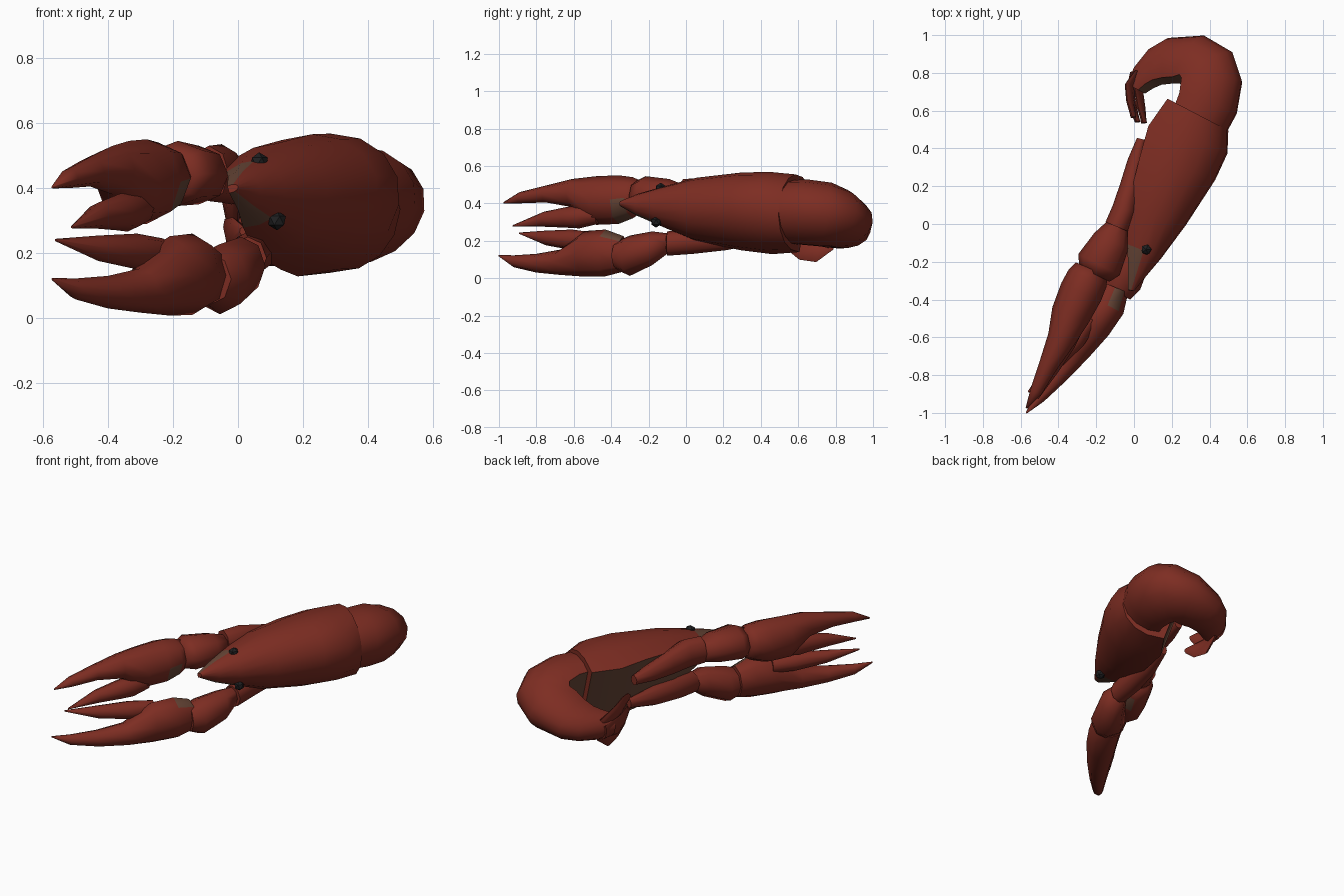
import bpy, bmesh, math
from mathutils import Vector

def material(name, rgb):
    m = bpy.data.materials.new(name)
    m.diffuse_color = (*rgb, 1)
    return m

RED = material("shell red", (0.205, 0.026, 0.016))
BROWN = material("underside brown", (0.135, 0.06, 0.037))
BLACK = material("eye black", (0.014, 0.014, 0.015))
SIDE = Vector((-0.3, 0.16, 1)).normalized()      # sideways axis of the tilted animal


def P(x, y, s=0):
    """Point on the tilted mirror plane, moved s sideways."""
    return Vector((x, y, 0.375 + 0.3 * (x - 0.25) - 0.16 * (y - 0.3))) + SIDE * s


def loft(name, rings, brown=lambda i, j: False, angle=50):
    """Skin a list of equal point rings; brown(i, j) picks the underside faces."""
    bm = bmesh.new()
    vs = [[bm.verts.new(p) for p in r] for r in rings]
    n = len(rings[0])
    for i in range(len(vs) - 1):
        for j in range(n):
            k = (j + 1) % n
            f = bm.faces.new((vs[i][j], vs[i][k], vs[i + 1][k], vs[i + 1][j]))
            f.material_index = int(brown(i, j))
    bm.faces.new(vs[0][::-1])
    bm.faces.new(vs[-1])
    bmesh.ops.recalc_face_normals(bm, faces=bm.faces)
    me = bpy.data.meshes.new(name)
    bm.to_mesh(me)
    bm.free()
    me.materials.append(RED)
    me.materials.append(BROWN)
    ob = bpy.data.objects.new(name, me)
    bpy.context.collection.objects.link(ob)
    bpy.ops.object.select_all(action='DESELECT')
    ob.select_set(True)
    bpy.context.view_layer.objects.active = ob
    bpy.ops.object.shade_smooth_by_angle(angle=math.radians(angle))
    return ob


SEG = 10


def shell_ring(st, mid):
    """Arched section: back point, belly point and half width."""
    dx, dy, vx, vy, a = st
    d, v = P(dx, dy), P(vx, vy)
    c = v.lerp(d, mid)
    pts = []
    for j in range(SEG + 1):
        t = math.radians(-115 + 230 * j / SEG)
        k = math.cos(t)
        off = (d - c) * k if k > 0 else (v - c) * (k / math.cos(math.radians(115)))
        pts.append(c + off + SIDE * a * math.sin(t))
    return pts


def limb(name, stations, brown=lambda i, j: False):
    """Oval tube: x, y, z, half width, half height."""
    cs = [Vector(s[:3]) for s in stations]
    rings = []
    for i, s in enumerate(stations):
        d = cs[min(i + 1, len(cs) - 1)] - cs[max(i - 1, 0)]
        u = Vector((-d.y, d.x, 0)).normalized() * s[3]
        v = Vector((0, 0, s[4]))
        rings.append([cs[i] + u * math.cos(t) + v * math.sin(t)
                      for t in (math.tau * j / 8 for j in range(8))])
    return loft(name, rings, brown, angle=70)


def blade(name, stations):
    """Thin tail leaf: x, y, sideways offset, half width."""
    thick = Vector((1, 0.15, 0.28)) * 0.015
    loft(name, [[P(x, y, s) + SIDE * w * math.cos(t) + thick * math.sin(t)
                 for t in (math.tau * j / 8 for j in range(8))]
                for x, y, s, w in stations])


# carapace with pointed beak, brown face and belly
carapace = [
    (0.0, -0.355, -0.03, -0.35, 0.012), (0.065, -0.27, -0.015, -0.25, 0.06),
    (0.14, -0.18, -0.01, -0.12, 0.1), (0.27, 0.0, 0.01, 0.08, 0.165),
    (0.425, 0.24, 0.08, 0.32, 0.2), (0.49, 0.38, 0.13, 0.49, 0.21),
    (0.49, 0.50, 0.23, 0.635, 0.205)]
loft("carapace", [shell_ring(s, 0.35) for s in carapace],
     lambda i, j: j == SEG or (i < 2 and j in (0, 1, SEG - 2, SEG - 1)))

# curled tail
tail = [
    (0.47, 0.46, 0.25, 0.58, 0.17), (0.54, 0.59, 0.285, 0.67, 0.175),
    (0.57, 0.76, 0.295, 0.75, 0.172), (0.52, 0.91, 0.28, 0.77, 0.155),
    (0.37, 0.998, 0.24, 0.76, 0.14), (0.18, 0.985, 0.18, 0.76, 0.115),
    (0.085, 0.93, 0.12, 0.75, 0.095), (0.005, 0.83, 0.08, 0.73, 0.085),
    (-0.035, 0.74, 0.04, 0.70, 0.07)]
loft("tail", [shell_ring(s, 0.25) for s in tail], lambda i, j: j == SEG)

# tail fan
blade("tail_fan_middle", [(0.0, 0.80, 0, 0.05), (-0.02, 0.68, 0, 0.075),
                          (0.0, 0.59, 0, 0.06), (0.02, 0.54, 0, 0.015)])
for side, k in (("upper", 1), ("lower", -1)):
    blade("tail_fan_" + side,
          [(0.03, 0.80, k * 0.04, 0.04), (0.0, 0.72, k * 0.085, 0.07),
           (0.01, 0.63, k * 0.1, 0.06), (0.025, 0.55, k * 0.1, 0.015)])

# upper arm, wrist and pincer
limb("upper_arm", [(0.04, 0.45, 0.40, 0.025, 0.03), (0.01, 0.33, 0.41, 0.045, 0.055),
                   (-0.02, 0.2, 0.425, 0.055, 0.075), (-0.05, 0.08, 0.445, 0.065, 0.09),
                   (-0.09, -0.015, 0.445, 0.066, 0.085)])
limb("upper_wrist", [(-0.085, 0.0, 0.435, 0.055, 0.06), (-0.12, -0.09, 0.44, 0.1, 0.09),
                     (-0.185, -0.215, 0.445, 0.123, 0.1), (-0.21, -0.265, 0.44, 0.09, 0.08)])
limb("upper_claw", [(-0.225, -0.24, 0.435, 0.09, 0.085), (-0.245, -0.285, 0.43, 0.11, 0.11),
                    (-0.28, -0.36, 0.42, 0.115, 0.13),
                    (-0.335, -0.48, 0.415, 0.105, 0.13), (-0.385, -0.61, 0.455, 0.075, 0.075),
                    (-0.455, -0.75, 0.45, 0.05, 0.045), (-0.52, -0.89, 0.43, 0.032, 0.03),
                    (-0.57, -0.975, 0.403, 0.004, 0.004)],
     lambda i, j: i == 1 and j in (6, 7))
limb("upper_claw_finger", [(-0.3, -0.47, 0.34, 0.05, 0.05), (-0.34, -0.57, 0.328, 0.06, 0.062),
                           (-0.37, -0.64, 0.325, 0.055, 0.055), (-0.43, -0.76, 0.315, 0.038, 0.04),
                           (-0.51, -0.925, 0.28, 0.004, 0.004)])

# lower arm, wrist and pincer
limb("lower_arm", [(0.11, 0.4, 0.22, 0.02, 0.03), (0.07, 0.22, 0.21, 0.05, 0.06),
                   (0.04, 0.04, 0.2, 0.06, 0.07), (0.03, -0.1, 0.185, 0.058, 0.065)])
limb("lower_wrist", [(0.025, -0.1, 0.185, 0.05, 0.055), (0.01, -0.18, 0.16, 0.08, 0.09),
                     (-0.055, -0.3, 0.12, 0.1, 0.108), (-0.09, -0.36, 0.12, 0.08, 0.08)])
limb("lower_claw", [(-0.10, -0.335, 0.13, 0.075, 0.095), (-0.14, -0.43, 0.135, 0.095, 0.125),
                    (-0.21, -0.54, 0.13, 0.09, 0.122), (-0.30, -0.67, 0.085, 0.07, 0.068),
                    (-0.40, -0.80, 0.08, 0.05, 0.05), (-0.50, -0.92, 0.09, 0.03, 0.032),
                    (-0.57, -1.0, 0.12, 0.004, 0.004)],
     lambda i, j: i == 0 and j == 1)
limb("lower_claw_finger", [(-0.23, -0.5, 0.2, 0.045, 0.045), (-0.31, -0.61, 0.205, 0.055, 0.055),
                           (-0.43, -0.75, 0.215, 0.037, 0.039),
                           (-0.56, -0.89, 0.24, 0.004, 0.004)])

# eyes
for side, pos in (("upper", (0.065, -0.135, 0.48)), ("lower", (0.12, -0.16, 0.30))):
    bpy.ops.mesh.primitive_ico_sphere_add(subdivisions=1, radius=0.03, location=pos)
    eye = bpy.context.object
    eye.name = "eye_" + side
    eye.data.materials.append(BLACK)
